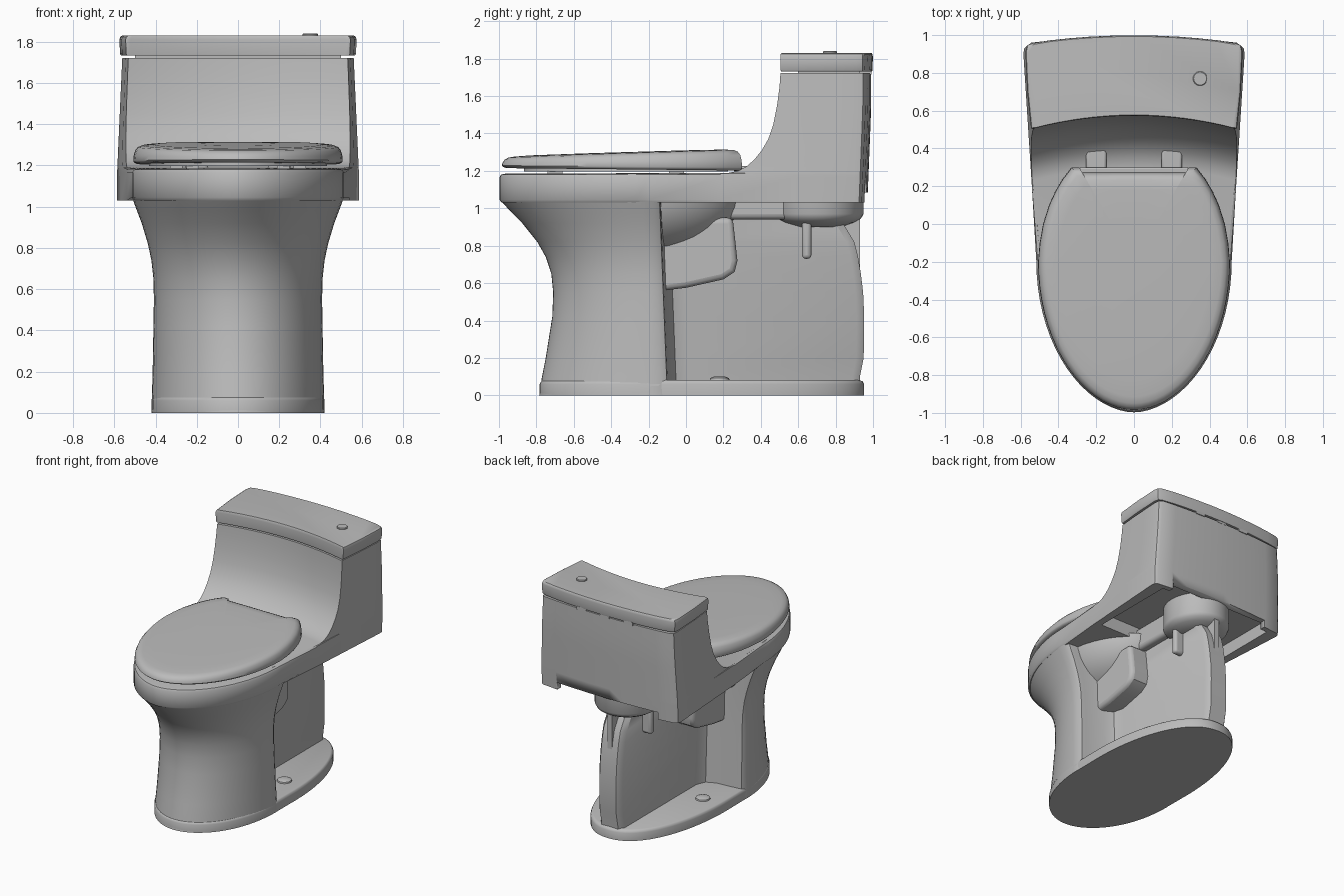
import bpy, bmesh
from math import sin, cos, pi, sqrt, copysign

cube = bpy.data.objects.get("Cube")
if cube:
    bpy.data.objects.remove(cube)

mat = bpy.data.materials.new("glazed_grey")
mat.use_nodes = True
COLOR = (0.5, 0.5, 0.5, 1)
mat.diffuse_color = COLOR
mat.node_tree.nodes["Principled BSDF"].inputs["Base Color"].default_value = COLOR


def loft(name, rings, bevel=0, segments=3, cutters=()):
    """Skin a stack of equal-length point rings and cap both ends."""
    bm = bmesh.new()
    rows = [[bm.verts.new(p) for p in ring] for ring in rings]
    n = len(rows[0])
    for lo, hi in zip(rows, rows[1:]):
        for i in range(n):
            j = (i + 1) % n
            bm.faces.new((lo[i], lo[j], hi[j], hi[i]))
    bm.faces.new(rows[0])
    bm.faces.new(rows[-1])
    bmesh.ops.recalc_face_normals(bm, faces=bm.faces)
    mesh = bpy.data.meshes.new(name)
    bm.to_mesh(mesh)
    bm.free()
    ob = bpy.data.objects.new(name, mesh)
    bpy.context.collection.objects.link(ob)
    mesh.materials.append(mat)
    if bevel:
        mod = ob.modifiers.new("round", 'BEVEL')
        mod.width, mod.segments = bevel, segments
        mod.limit_method, mod.angle_limit = 'ANGLE', 0.8
    for cutter in cutters:
        mod = ob.modifiers.new("cut", 'BOOLEAN')
        mod.operation, mod.object, mod.solver = 'DIFFERENCE', cutter, 'EXACT'
    bpy.ops.object.select_all(action='DESELECT')
    ob.select_set(True)
    bpy.context.view_layer.objects.active = ob
    bpy.ops.object.shade_smooth_by_angle(angle=0.7)
    return ob


def box(name, x, y, z, bevel=0):
    ring = [(x[0], y[0]), (x[1], y[0]), (x[1], y[1]), (x[0], y[1])]
    return loft(name, [[(a, b, h) for a, b in ring] for h in z], bevel)


def side_prism(name, half, profile, bevel):
    """Extrude a y-z profile symmetrically across x."""
    return loft(name, [[(x, y, z) for y, z in profile] for x in (-half, half)], bevel)


def ellipse(cy, rx, ry, z, n=40):
    return [(rx * cos(2 * pi * i / n), cy + ry * sin(2 * pi * i / n), z) for i in range(n)]


def arc(yc, yf, w, p=1.0, n=36):
    """Half oval from -x to +x through its tip at yf."""
    pts = []
    for i in range(n + 1):
        a = -pi / 2 + pi * i / n
        pts.append((copysign(abs(sin(a)) ** p, a) * w, yc + (yf - yc) * max(cos(a), 0)))
    return pts


def mirrored(half):
    """Continue a +x chain with its mirror image."""
    return half + [(-x, y) for x, y in reversed(half)]


# Pedestal: front shell and rear web in one loft; rows are z, front, half width, web back
rows = [(0, -.785, .42, .93), (.1, -.77, .417, .93), (.2, -.75, .414, .95),
        (.42, -.715, .41, .953), (.55, -.71, .408, .947), (.65, -.72, .41, .935),
        (.74, -.75, .42, .92), (.82, -.795, .437, .90), (.92, -.875, .467, .84),
        (.98, -.935, .49, .80), (1.04, -.99, .512, .78)]
rings = []
for z, front, w, back in rows:
    edge = -.13 - .04 * z
    rear = mirrored([(w - .015, edge + .03), (w - .05, edge + .035), (.2, edge + .05),
                     (.13, edge + .08), (.1, edge + .15), (.1, back - .04), (.07, back)])
    rings.append([(x, y, z) for x, y in arc(edge, front, w, 1 + .08 * z) + rear])
loft("pedestal", rings)

# Foot plate with rounded back
foot = arc(-.15, -.783, .418) + [(-x, y) for x, y in arc(.1, .953, .42, .9)]
loft("foot_plate", [[(x * s, .08 + (y - .08) * s, z) for x, y in foot]
                    for z, s in ((0, 1), (.06, 1), (.075, .99), (.082, .97))])
for name, x in (("left_bolt_cap", .27), ("right_bolt_cap", -.27)):
    loft(name, [[(x + px, py, z) for px, py, z in ellipse(.18, r, r, z, 20)]
                for z, r in ((.07, .055), (.092, .05), (.1, .03))])

# Bowl underside, trap bump and outlet behind the shell
loft("bowl_underside", [ellipse(-.25, .43 * r, .56 * r, 1.06 - .34 * sqrt(1 - r * r))
                        for r in (.1, .3, .5, .65, .78, .88, .95, .99, 1)])
side_prism("trap_bump", .25, [(-.2, .55), (.0, .575), (.2, .62), (.26, .66), (.275, .72),
                              (.25, .95), (-.2, .95)], .03)
box("trap_passage", (-.16, .16), (.15, .65), (.94, 1.12), .03)
loft("outlet_collar", [ellipse(.70, rx, ry, z) for z, rx, ry in
                       ((.9, .13, .13), (.925, .19, .2), (.945, .22, .235),
                        (.97, .23, .25), (1.14, .23, .25))])
for name, s in (("left_rib", 1), ("right_rib", -1)):
    box(name, sorted((.08 * s, .17 * s)), (.62, .67), (.73, 1.0), .02)
box("rear_fin", (-.02, .02), (.8, .93), (.6, 1.0))


# Rim, deck and tank in one loft
def side_x(y, z):
    return .528 + .064 * y - .045 * max(z - 1.18, 0)


def back_half(z, y0):
    """Right side and back from y0, ending at the centre."""
    dy = .02 * min(1, (z - 1.03) / .5)
    c = side_x(.9, z)
    half = [(side_x(y0 + (.9 - y0) * t, z), y0 + (.9 - y0) * t) for t in (.35, .7, 1)]
    half += [(c - .005, .925 + dy), (c - .025, .94 + dy)]
    half += [(c * t, .94 + dy + .03 * (1 - t * t)) for t in (.75, .5, .25, .05)]
    return mirrored(half)


def rim_ring(z, grow=0):
    return [(x, y, z) for x, y in arc(-.2, -.997 + grow, .517 - grow, 1.08) + back_half(z, -.2)]


def tank_ring(z, front):
    w = side_x(front, z) - .004
    curve = [(x * w, front + .07 * (1 - x * x)) for x, _ in arc(0, -1, 1)]
    return [(x, y, z) for x, y in curve + back_half(z, front)]


under = box("underside_cutter", (-.49, .49), (.22, .91), (.9, 1.13))
notch = box("back_notch_cutter", (-.43, .43), (.8, 1.2), (.9, 1.085))
swoop = [(1.19, .23), (1.2, .28), (1.225, .325), (1.26, .365), (1.31, .405), (1.37, .44),
         (1.45, .467), (1.55, .487), (1.65, .5), (1.722, .505)]
rings = [rim_ring(1.03, .012), rim_ring(1.045), rim_ring(1.165), rim_ring(1.18, .008),
         rim_ring(1.185, .03)]
loft("rim_and_tank", rings + [tank_ring(z, f) for z, f in swoop], cutters=(under, notch))
for cutter in (under, notch):
    cutter.hide_render = True
    cutter.hide_viewport = True
    cutter.hide_set(True)

# Tank lid, clips under its back edge, flush button
half = [(.545, .505), (.565, .7), (.575, .91), (.567, .945), (.54, .957)]
half += [(.56 * t, .957 + .042 * (1 - t * t)) for t in (.8, .6, .4, .2, .04)]
lid = [(x * .54, .503 + .07 * (1 - x * x)) for x, _ in arc(0, -1, 1, 1, 24)][1:-1] + mirrored(half)
loft("tank_lid", [[(x * s, .75 + (y - .75) * s, z) for x, y in lid]
                  for z, s in ((1.732, .985), (1.74, .995), (1.81, 1), (1.824, .992), (1.83, .975))])
box("lid_gasket", (-.5, .5), (.6, .93), (1.7, 1.75))
for i in (-1, 0, 1):
    box(f"lid_clip_{i + 2}", (i * .2 - .04, i * .2 + .04), (.93, .992), (1.715, 1.74))
loft("flush_button", [[(x + .35, y, z) for x, y, z in ellipse(.77, r, r, z, 24)]
                      for z, r in ((1.82, .038), (1.836, .038), (1.84, .034))])


# Seat and cover
def seat_ring(z, s, tilt=0):
    rear = mirrored([(.505 * sqrt(1 - (y / .66) ** 2), y - .2)
                     for y in (.1, .2, .3, .38, .44, .5)] + [(.29, .3), (.28, .275), (.1, .275)])
    pts = [(x * s, -.2 + (y + .2) * s) for x, y in arc(-.2, -.985, .508, 1.05) + rear]
    return [(x, y, z + tilt * (y + .2)) for x, y in pts]


loft("seat", [seat_ring(1.197, .85), seat_ring(1.215, .85)])
loft("seat_cover", [seat_ring(1.207, .965, -.01), seat_ring(1.213, .99, -.01),
                    seat_ring(1.222, 1, -.008), seat_ring(1.25, .995, .008),
                    seat_ring(1.275, .98, .02), seat_ring(1.29, .955, .025),
                    seat_ring(1.298, .91, .03), seat_ring(1.302, .8, .03),
                    seat_ring(1.304, .4, .03)])
for name, x, y in (("left_front_bumper", .22, -.7), ("right_front_bumper", -.22, -.7),
                   ("left_rear_bumper", .3, -.05), ("right_rear_bumper", -.3, -.05)):
    box(name, (x - .03, x + .03), (y - .04, y + .04), (1.18, 1.2))

# Hinges
box("hinge_bar", (-.29, .29), (.25, .3), (1.2, 1.25), .01)
for name, x in (("left_hinge", .2), ("right_hinge", -.2)):
    box(name, (x - .055, x + .055), (.26, .415), (1.18, 1.225), .015)
